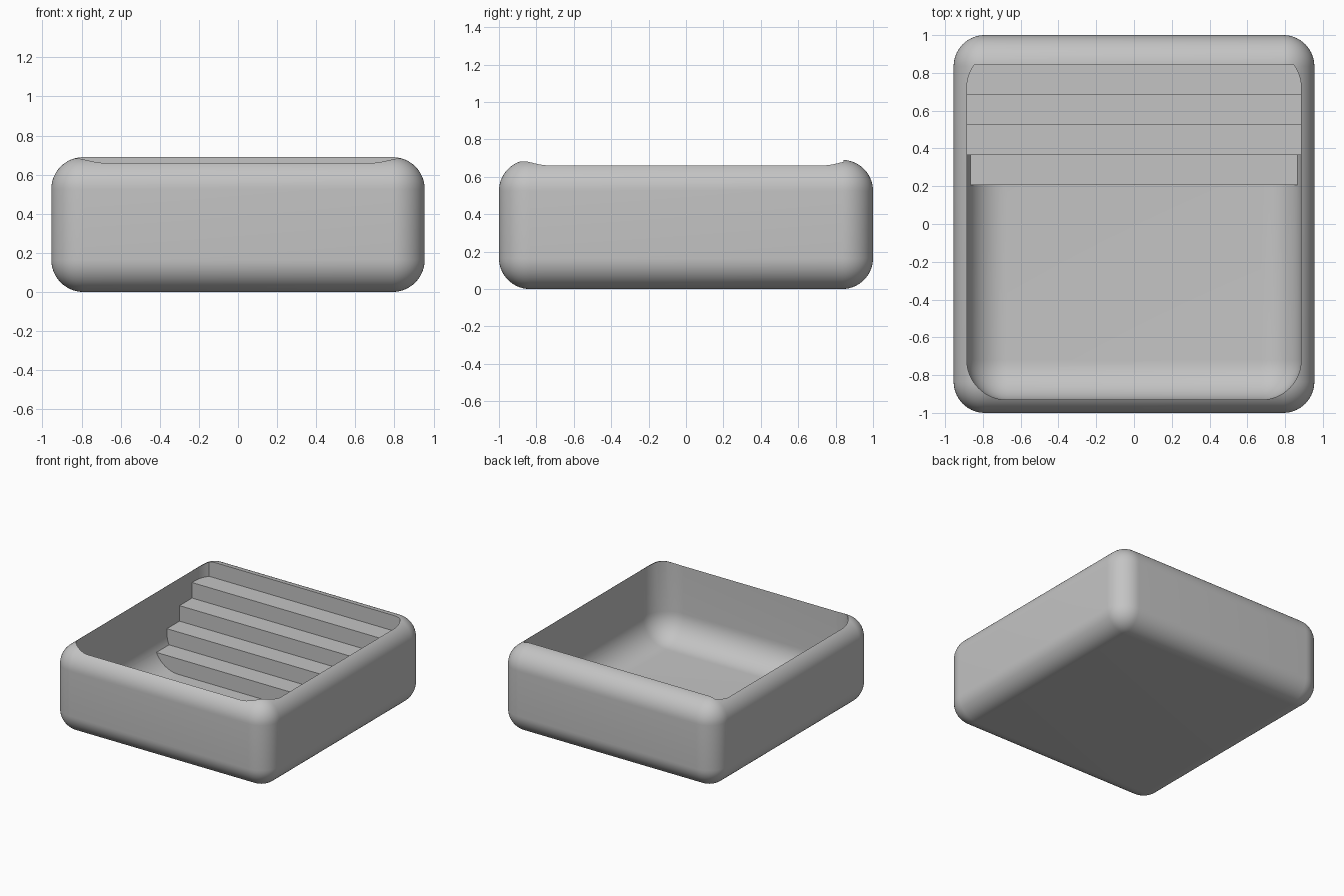
import bpy
import bmesh

default = bpy.data.objects.get("Cube")
if default:
    bpy.data.objects.remove(default, do_unlink=True)

HALF_X, HALF_Y, HEIGHT = 0.955, 1.0, 0.69
WALL, FLOOR = 0.07, 0.07
STEPS, TREAD, STAIR_BACK = 5, 0.159, 0.842
RISER = (HEIGHT - FLOOR) / STEPS

grey = bpy.data.materials.new("plain grey")
grey.use_nodes = True
grey.diffuse_color = (0.55, 0.55, 0.55, 1)
grey.node_tree.nodes["Principled BSDF"].inputs["Base Color"].default_value = grey.diffuse_color


def make_object(name, bm):
    bmesh.ops.recalc_face_normals(bm, faces=bm.faces)
    mesh = bpy.data.meshes.new(name)
    bm.to_mesh(mesh)
    bm.free()
    mesh.materials.append(grey)
    obj = bpy.data.objects.new(name, mesh)
    bpy.context.collection.objects.link(obj)
    return obj


def tub(name, hx, hy, z0, z1, radius):
    """Box with rounded upright and bottom edges and a sharp top."""
    bm = bmesh.new()
    bmesh.ops.create_cube(bm, size=1)
    for v in bm.verts:
        v.co.x *= 2 * hx
        v.co.y *= 2 * hy
        v.co.z = z1 if v.co.z > 0 else z0
    edges = [e for e in bm.edges if min(v.co.z for v in e.verts) < z1]
    bmesh.ops.bevel(bm, geom=edges, offset=radius, segments=14,
                    profile=0.5, affect='EDGES', clamp_overlap=True)
    return make_object(name, bm)


def staircase(name):
    """Stepped side profile swept across the full width."""
    profile = [(1.2, -0.2), (STAIR_BACK - (STEPS - 1) * TREAD, -0.2)]
    for i in range(STEPS):
        y = STAIR_BACK - (STEPS - 1 - i) * TREAD
        z = FLOOR + (i + 1) * RISER if i < STEPS - 1 else HEIGHT + 0.5
        if i:
            profile.append((y, FLOOR + i * RISER))
        profile.append((y, z))
    profile.append((1.2, HEIGHT + 0.5))
    bm = bmesh.new()
    face = bm.faces.new([bm.verts.new((-1.2, y, z)) for y, z in profile])
    swept = bmesh.ops.extrude_face_region(bm, geom=[face])["geom"]
    for v in swept:
        if isinstance(v, bmesh.types.BMVert):
            v.co.x = 1.2
    return make_object(name, bm)


def subtract(target, cutter):
    cutter.hide_render = True
    mod = target.modifiers.new("cut", 'BOOLEAN')
    mod.operation = 'DIFFERENCE'
    mod.solver = 'EXACT'
    mod.object = cutter
    bpy.ops.object.select_all(action='DESELECT')
    bpy.context.view_layer.objects.active = target
    target.select_set(True)
    bpy.ops.object.modifier_apply(modifier=mod.name)
    bpy.data.objects.remove(cutter, do_unlink=True)


# Outer basin, hollowed by a cavity that leaves the steps standing
basin = tub("stepped_basin", HALF_X, HALF_Y, 0, HEIGHT, 0.165)
cavity = tub("cavity_cutter", HALF_X - WALL, HALF_Y - WALL, FLOOR, HEIGHT + 0.2, 0.21)
subtract(cavity, staircase("stair_cutter"))
subtract(basin, cavity)

bpy.ops.object.shade_smooth_by_angle(angle=0.52)
